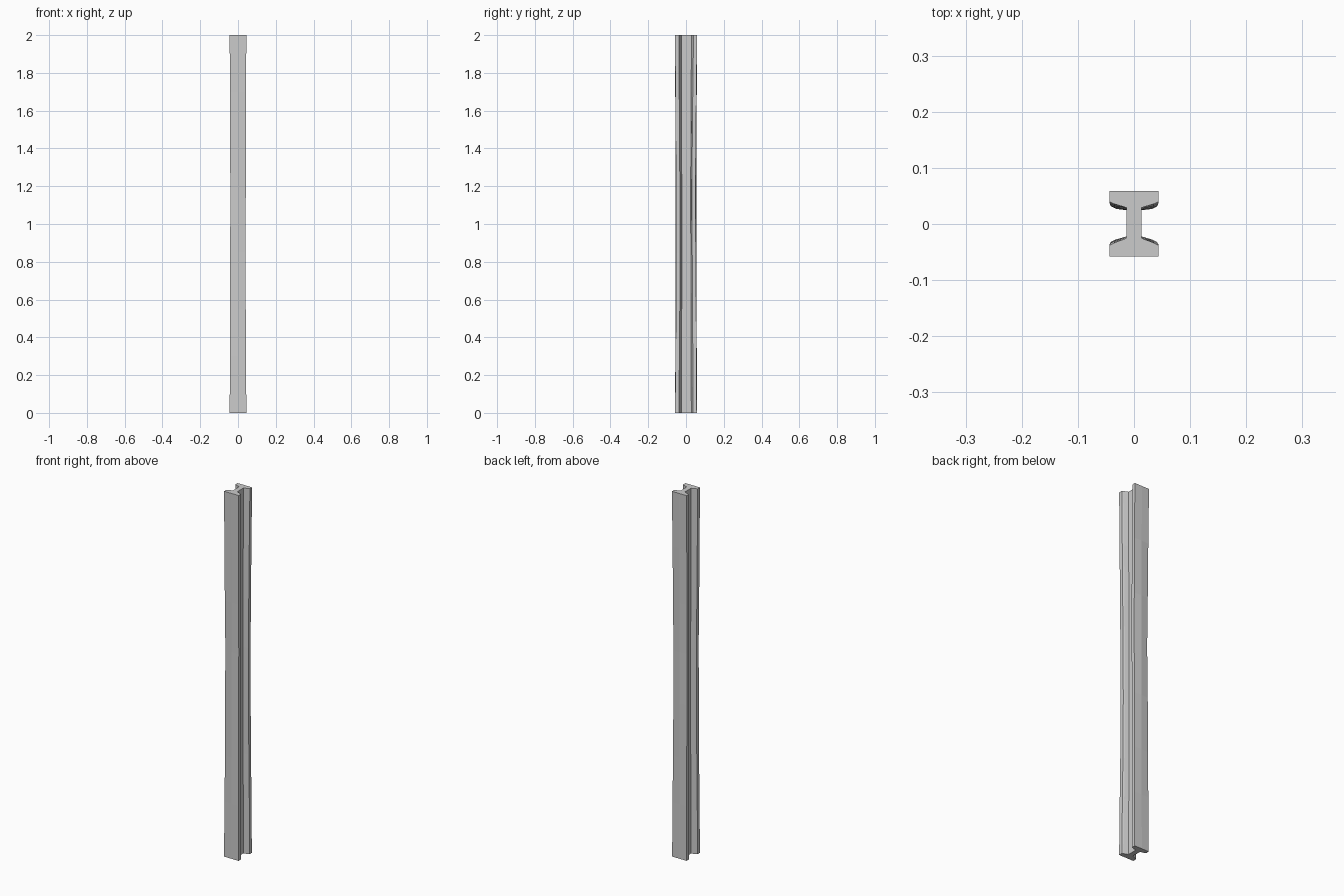
import bpy, bmesh

if "Cube" in bpy.data.objects:
    bpy.data.objects.remove(bpy.data.objects["Cube"])

# Right half of the I-shaped section, front to back: (x, y)
half = [(0, -0.058), (0.044, -0.058), (0.044, -0.038), (0.036, -0.034),
        (0.013, -0.025), (0.013, 0.029), (0.036, 0.036), (0.044, 0.04),
        (0.044, 0.059), (0, 0.059)]
profile = half + [(-x, y) for x, y in reversed(half[1:-1])]

# Worn levels: z, left trim, right trim, front flange inset, back flange inset
levels = [(0, 0, 0, 0, 0.002), (0.3, 0.001, 0.001, 0.003, 0.004),
          (0.55, 0.002, 0.003, 0.005, 0.005), (0.85, 0.002, 0.004, 0.006, 0.007),
          (1.13, 0.004, 0.003, 0.006, 0.009), (1.4, 0.002, 0.002, 0.004, 0.007),
          (1.7, 0.001, 0.001, 0.002, 0.004), (2, 0, 0, 0, 0)]


def section(bm, z, left, right, front, back):
    ring = []
    for x, y in profile:
        # trim only the flange tips, and bend the flange edges inward
        tip = abs(x) > 0.02
        if tip:
            x += left if x < 0 else -right
        bend = 1.0 if tip else 0.5
        y += front * bend if y < 0 else -back * bend
        ring.append(bm.verts.new((x, y, z)))
    return ring


# Weathered steel beam, lofted through the levels
bm = bmesh.new()
rings = [section(bm, *level) for level in levels]
n = len(profile)
for a, b in zip(rings, rings[1:]):
    for i in range(n):
        j = (i + 1) % n
        bm.faces.new((a[i], a[j], b[j], b[i]))
bm.faces.new(list(reversed(rings[0])))
bm.faces.new(rings[-1])
bmesh.ops.recalc_face_normals(bm, faces=bm.faces)

mesh = bpy.data.meshes.new("steel_beam")
bm.to_mesh(mesh)
bm.free()
beam = bpy.data.objects.new("steel_beam", mesh)
bpy.context.collection.objects.link(beam)
